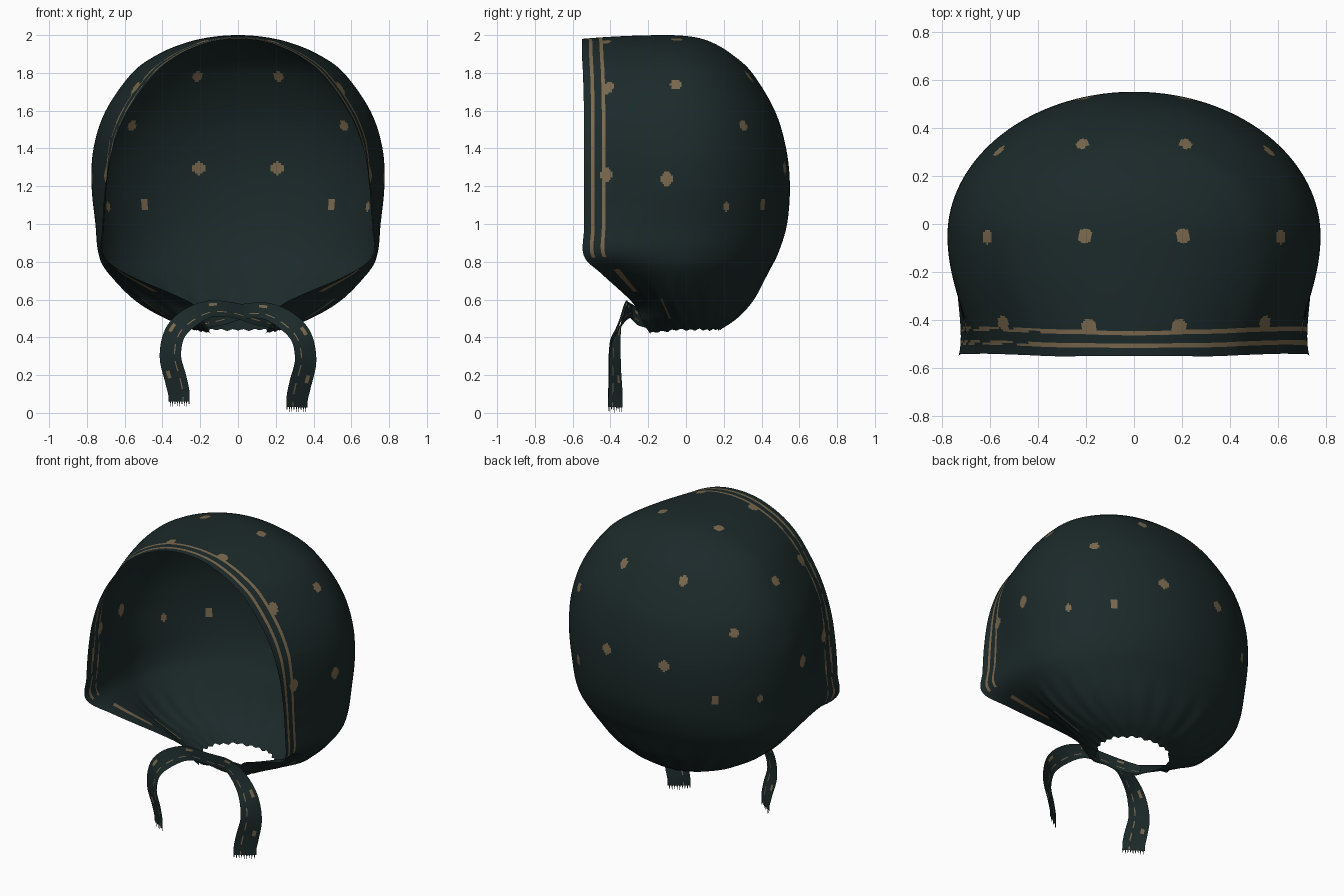
import bpy, bmesh, math
from mathutils import Vector

cube = bpy.data.objects.get("Cube")
if cube:
    bpy.data.objects.remove(cube)


def material(name, rgb):
    mat = bpy.data.materials.new(name)
    mat.use_nodes = True
    mat.diffuse_color = (*rgb, 1)
    bsdf = mat.node_tree.nodes["Principled BSDF"]
    bsdf.inputs["Base Color"].default_value = (*rgb, 1)
    bsdf.inputs["Roughness"].default_value = 0.9
    return mat


CLOTH = material("dark green cloth", (0.0115, 0.0225, 0.0228))
GOLD = material("dull gold print", (0.195, 0.14, 0.077))


def spline(keys, step, measure, before=None):
    """Smooth rows through the keys, spaced evenly by the measured columns."""
    keys = [Vector(k) for k in keys]
    start = Vector(before) if before else 2 * keys[0] - keys[1]
    ends = [start] + keys + [2 * keys[-1] - keys[-2]]
    rows = []
    for a, b, c, d in zip(ends, ends[1:], ends[2:], ends[3:]):
        gap = math.sqrt(sum((b[m] - c[m]) ** 2 for m in measure))
        count = max(2, math.ceil(gap / step))
        for i in range(count):
            t = i / count
            rows.append(b + (c - a) * (t / 2)
                        + (2 * a - 5 * b + 4 * c - d) * (t * t / 2)
                        + (3 * b - a - 3 * c + d) * (t ** 3 / 2))
    return rows + [keys[-1]]


def sheet(bm, grid, is_gold):
    """Skin a grid of points, with the print chosen by row and column."""
    verts = [[bm.verts.new(p) for p in row] for row in grid]
    for i in range(len(verts) - 1):
        for j in range(len(verts[i]) - 1):
            face = bm.faces.new((verts[i][j], verts[i + 1][j],
                                 verts[i + 1][j + 1], verts[i][j + 1]))
            face.material_index = int(is_gold(i, j))
    return verts


def finish(bm, name):
    bmesh.ops.recalc_face_normals(bm, faces=bm.faces)
    mesh = bpy.data.meshes.new(name)
    bm.to_mesh(mesh)
    bm.free()
    mesh.materials.append(CLOTH)
    mesh.materials.append(GOLD)
    mesh.shade_smooth()
    obj = bpy.data.objects.new(name, mesh)
    bpy.context.collection.objects.link(obj)


# Hood: height, rim half width, widest half width, rim y, widest y, back y
hood_keys = [
    (2.0, 0, 0, -.55, -.1, -.1),
    (1.99, .11, .14, -.55, -.09, .04),
    (1.96, .21, .275, -.55, -.07, .14),
    (1.9, .325, .42, -.55, -.06, .24),
    (1.8, .44, .56, -.545, -.05, .35),
    (1.6, .575, .7, -.54, -.05, .47),
    (1.4, .65, .765, -.54, -.05, .53),
    (1.2, .685, .775, -.54, -.05, .55),
    (1.0, .7, .755, -.54, -.05, .535),
    (.85, .7, .74, -.54, -.05, .49),
    (.75, .56, .695, -.44, -.05, .44),
    (.6, .23, .55, -.28, -.04, .36),
    (.5, .17, .385, -.23, 0, .27),
    (.44, .14, .23, -.19, 0, .18),
]
crown_mirror = (1.99, -.11, -.14, -.55, -.11, -.24)
FRONT, BACK = 52, 84


def hood_row(key, side):
    """Half of one level: from the face rim, past the side, to the back."""
    z, rim, wide, y_rim, y_mid, y_back = key
    gather = max(0, (.74 - z) / .3)
    pinch = 1 + max(0, 1 - abs(z - 1.1) / .35)
    row = []
    for j in range(FRONT + BACK + 1):
        if j <= FRONT:
            t = j / FRONT
            swell = math.sin(t * math.pi / 2) ** pinch
            x = rim + (wide - rim) * swell + .025 * wide * (1 - t) ** 8
            y = y_rim + (y_mid - y_rim) * t
            drop = .02 * (1 - t) ** 2
        else:
            a = (j - FRONT) / BACK * math.pi / 2
            x, y, drop = wide * math.cos(a), y_mid + (y_back - y_mid) * math.sin(a), 0
        # Pleats gathered towards the neck
        fold = math.sin(j * .45) + .5 * math.sin(j * .19)
        pull = 1 + .02 * gather * fold
        if j == FRONT + BACK:
            x = 0
        row.append(Vector((side * x * pull, y * pull,
                           z - drop + .004 * gather ** 3 * fold)))
    return row


rows = spline(hood_keys, .0115, (0, 2), crown_mirror)


def hood_print(i, j, side):
    """Two rim stripes, worn on one side, with patches below the cheek."""
    z = rows[i][0]
    if z > .84:
        worn = side < 0 and z < 1.88 and (i + 7 * j) % 24 > 14
        return j in (4, 5, 10, 11) and not worn
    hem_patch = .66 < z < .78 and 10 <= j <= 13
    fold_patch = .5 < z < .61 and j in (32, 33)
    return hem_patch or fold_patch


bm = bmesh.new()
for side in (1, -1):
    sheet(bm, [hood_row(k, side) for k in rows],
          lambda i, j: hood_print(i, j, side))

# Printed spots (position, radius), each snapped to the nearest point of the cloth
spots = [
    (.2, .52, 1.29, .031), (.49, .39, 1.1, .026), (.21, .33, 1.78, .029),
    (.56, .31, 1.52, .026), (.2, -.05, 1.97, .031), (.59, -.05, 1.73, .029),
    (.77, -.1, 1.24, .031), (.69, .22, 1.09, .022), (.19, -.425, 1.96, .033),
    (.57, -.425, 1.74, .033), (.72, -.425, 1.26, .033),
]
centers = [(f, f.calc_center_median()) for f in bm.faces]
for x, y, z, radius in spots:
    for side in (1, -1):
        spot = Vector((x * side, y, z))
        heart = min((c for _, c in centers), key=lambda c: (c - spot).length)
        for face, c in centers:
            offset = c - heart
            offset.z *= .83
            if offset.length < radius:
                face.material_index = 1
bmesh.ops.remove_doubles(bm, verts=bm.verts, dist=.0004)
finish(bm, "hood")

# Ties: x, y, z and half width, crossing under the chin and hanging down
tie_keys = [
    (.2, -.2, .48, .035), (.1, -.26, .51, .045), (-.03, -.3, .545, .04),
    (-.15, -.32, .55, .045), (-.26, -.35, .5, .055), (-.335, -.375, .42, .06),
    (-.358, -.38, .3, .064), (-.33, -.375, .18, .068), (-.314, -.375, .11, .068),
    (-.312, -.375, .06, .068),
]
STRANDS = 18


def tie(name, side, back, low):
    path = spline(tie_keys, .015, (0, 1, 2))
    grid = []
    for i, p in enumerate(path):
        ahead, behind = path[min(i + 1, len(path) - 1)], path[max(i - 1, 0)]
        along = (ahead - behind).to_3d()
        hang = i / (len(path) - 1)
        across = along.cross(Vector((-.7 * hang, -1, 0))).normalized()
        row = []
        for j in range(STRANDS + 1):
            q = p.to_3d() + across * p[3] * (2 * j / STRANDS - 1)
            row.append(Vector((q.x * side, q.y + back * (1 - hang), q.z - low * hang)))
        grid.append(row)

    def tie_print(i, j):
        stripe = j == 5 and i % 7 < 4
        dot = i % 17 in (8, 9, 10) and 11 < j < 15
        return stripe or dot

    bm = bmesh.new()
    verts = sheet(bm, grid, tie_print)
    # Frayed threads at the end
    for j in range(0, STRANDS, 2):
        a, b = verts[-1][j], verts[-1][j + 1]
        tip = a.co.lerp(b.co, .5) - Vector((0, 0, .022 + .005 * (j % 3)))
        tip.z = max(tip.z, 0)
        bm.faces.new((a, bm.verts.new(tip), b))
    finish(bm, name)


tie("right_tie", 1, 0, 0)
tie("left_tie", -1, .02, .03)
